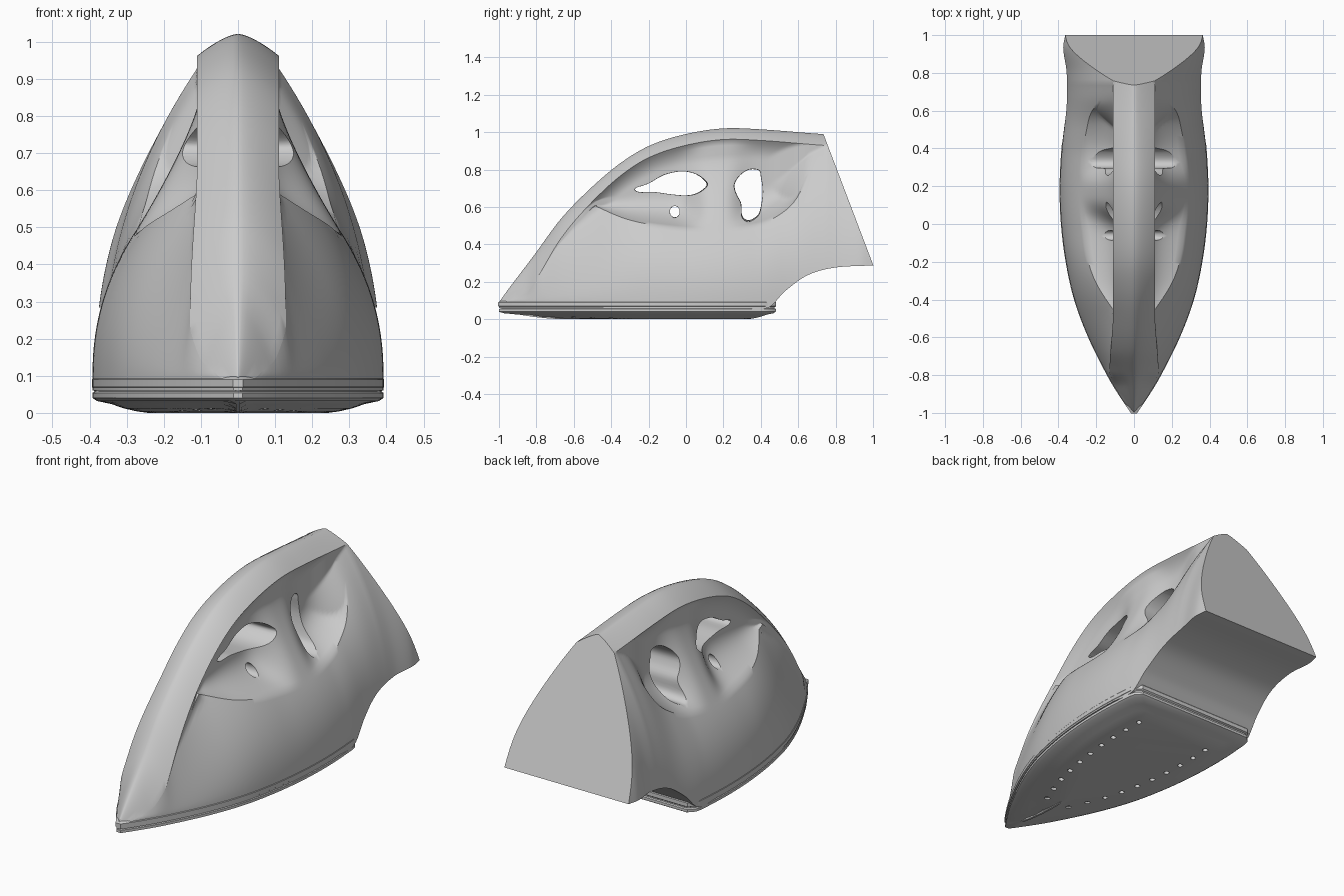
import bpy, bmesh, math
from mathutils import Vector

if "Cube" in bpy.data.objects:
    bpy.data.objects.remove(bpy.data.objects["Cube"])

def interp(pts, x):
    # smooth (Catmull-Rom style) lookup through a few profile points
    if x <= pts[0][0]: return pts[0][1]
    if x >= pts[-1][0]: return pts[-1][1]
    n = len(pts)
    def slope(i):
        a, b = pts[max(i-1, 0)], pts[min(i+1, n-1)]
        return (b[1]-a[1])/(b[0]-a[0])
    for i in range(n-1):
        (x0, y0), (x1, y1) = pts[i], pts[i+1]
        if x <= x1:
            d = x1-x0; t = (x-x0)/d
            return ((2*t**3-3*t*t+1)*y0 + (t**3-2*t*t+t)*d*slope(i)
                    + (3*t*t-2*t**3)*y1 + (t**3-t*t)*d*slope(i+1))

def clamp(v): return max(0.0, min(1.0, v))
def smooth(v):
    v = clamp(v)
    return v*v*(3-2*v)

# side and plan profiles
TOP = [(-1, .09), (-.95, .16), (-.81, .345), (-.67, .535), (-.51, .70), (-.35, .835), (-.19, .93),
       (0, .99), (.2, 1.02), (.4, 1.015), (.73, .99), (1.05, .975)]
WID = [(-1, .012), (-.9, .08), (-.8, .14), (-.6, .24), (-.4, .315), (-.2, .36), (0, .385),
       (.2, .392), (.4, .382), (.6, .362), (.8, .365), (.93, .385), (1, .375)]
BOT = [(-1, .06), (.3, .06), (.44, .062), (.53, .15), (.65, .235), (.79, .275), (.98, .287), (1.05, .29)]
RIM = [(-.54, .63), (-.3, .53), (0, .482), (.2, .478), (.4, .51), (.53, .58), (.6, .66), (.65, .78)]
CROWN = [(-1, .12), (-.83, .15), (-.67, .105), (-.5, .08), (-.2, .062), (1, .06)]
TUCK = [(-.8, 1), (-.5, 1.15), (-.3, 1.25), (0, 1.45), (.35, 1.45), (.5, 1.3), (.65, 1.08), (.75, 1)]

def new_object(name, bm):
    bmesh.ops.recalc_face_normals(bm, faces=bm.faces)
    me = bpy.data.meshes.new(name)
    bm.to_mesh(me); bm.free()
    ob = bpy.data.objects.new(name, me)
    bpy.context.collection.objects.link(ob)
    return ob

def loft(bm, rings):
    vs = [[bm.verts.new(p) for p in r] for r in rings]
    n = len(vs[0])
    for a, b in zip(vs, vs[1:]):
        for i in range(n):
            j = (i+1) % n
            bm.faces.new((a[i], a[j], b[j], b[i]))
    bm.faces.new(vs[0]); bm.faces.new(vs[-1][::-1])

def cut(ob, cutter):
    cutter.hide_render = True
    m = ob.modifiers.new("cut", 'BOOLEAN')
    m.operation = 'DIFFERENCE'; m.solver = 'EXACT'; m.object = cutter
    bpy.context.view_layer.objects.active = ob
    bpy.ops.object.modifier_apply(modifier=m.name)
    bpy.data.objects.remove(cutter)

def finish(ob, deg):
    bpy.ops.object.select_all(action='DESELECT')
    ob.select_set(True)
    bpy.context.view_layer.objects.active = ob
    bpy.ops.object.shade_smooth_by_angle(angle=math.radians(deg))

# body cross-section at one station, with scooped hand pockets
def section(y, n1=22, n2=30, nc=8):
    zt, w0, zb = interp(TOP, y), interp(WID, y), interp(BOT, y)
    zb = min(zb, zt-.02)
    d = min(interp(CROWN, y), .65*(zt-zb))
    zh = zt-d
    h = min(.11+.02*smooth((-.45-y)/.35), w0*.9)
    p = 1.2+1.0*smooth((y+.8)/.7)
    k = interp(TUCK, y)
    rim = min(interp(RIM, y), zb+.94*(zh-zb))
    zs = [zb+(rim-zb)*i/n1 for i in range(n1)]+[rim+(zh-rim)*i/n2 for i in range(n2+1)]
    half = [(0, zb)]
    def hull(z):
        t = clamp(k*(z-.1)/max(zh-.1, .01))
        return h+(w0-h)*(1-t**p)
    wr = hull(rim)
    for z in zs:
        w = hull(z)
        s = z-rim
        if s > 0 and -.55 < y < .65:
            base = .07
            q = (1-clamp(s/(.5*(zh-rim))))**2
            q = max(q, clamp((z-(zh-.1))/.1)**2)
            q = max(q, 1-smooth((y+.55)/.18), 1-smooth((.65-y)/.22))
            w = min(w, base+(w-base)*q)
            # broad saddle rising to the post between the openings
            g = math.exp(-(abs(y-.17)/.15)**3)
            u = clamp(s/(.8*(zh-rim)))
            post = .1+(wr-.1)*(1-u)**1.3
            w += g*max(0, post-w)
        half.append((w, z))
    e = 1.5-.25*smooth((y-.2)/.5)
    for i in range(1, nc):
        a = 1-i/nc
        half.append((h*a, zh+d*(1-a**e)))
    full = half+[(0, zt)]+[(-x, z) for x, z in half[:0:-1]]
    return [(x, y, z) for x, z in full]

bm = bmesh.new()
N = 130
loft(bm, [section(-1+2.03*i/N) for i in range(N+1)])
# slanted heel face
r = bmesh.ops.bisect_plane(bm, geom=bm.verts[:]+bm.edges[:]+bm.faces[:], plane_co=(0, .735, .99),
                           plane_no=Vector((0, .69, .262)).normalized(), clear_outer=True)
edges = [e for e in r['geom_cut'] if isinstance(e, bmesh.types.BMEdge)]
bmesh.ops.holes_fill(bm, edges=edges, sides=0)
body = new_object("iron_body", bm)

# through openings under the handle, flared slightly outward
front_gap = [(-.27, .70), (-.2, .725), (-.12, .77), (-.03, .79), (.04, .78), (.09, .75), (.11, .715),
             (.06, .675), (0, .662), (-.08, .668), (-.17, .68), (-.25, .68)]
rear_gap = [(.26, .72), (.29, .77), (.34, .80), (.39, .795), (.40, .76), (.41, .68), (.395, .58),
            (.37, .545), (.33, .53), (.30, .555), (.295, .62), (.27, .67)]
small_gap = [(-.06+.026*math.cos(a*math.pi/6), .575+.03*math.sin(a*math.pi/6)) for a in range(12)]

def round_loop(pts, sub=4):
    n, out = len(pts), []
    for i in range(n):
        a, b, c, e = [Vector(pts[(i+k) % n]) for k in (-1, 0, 1, 2)]
        for s in range(sub):
            t = s/sub
            out.append(.5*(2*b+(c-a)*t+(2*a-5*b+4*c-e)*t*t+(3*b-a-3*c+e)*t**3))
    return out

for pts in (front_gap, rear_gap, small_gap):
    loop = round_loop(pts)
    c = sum(loop, Vector((0, 0)))/len(loop)
    bm = bmesh.new()
    rings = []
    for x in (-.4, -.2, -.1, 0, .1, .2, .4):
        k = 1+1.2*x*x
        rings.append([(x, c.x+(q.x-c.x)*k, c.y+(q.y-c.y)*k) for q in loop])
    loft(bm, rings)
    cut(body, new_object("gap_cutter", bm))
finish(body, 38)

# soleplate: stacked outlines with a slight crown underneath
def outline(inset, z, n=48):
    y0, y1 = -1+inset*2.2, .48-inset
    side = []
    for i in range(n+1):
        y = y0+(y1-y0)*(i/n)
        u = -1+1.48*(i/n)
        w = max(interp(WID, u)-inset, .006)
        corner = clamp((y-(y1-.05))/.05)
        side.append((w-.03*corner**2, y, z))
    return side+[(-x, y, z) for x, y, z in reversed(side)]

bm = bmesh.new()
loft(bm, [outline(i, z) for i, z in ((.03, .1), (.004, .098), (-.002, .09), (-.002, .07), (.006, .064),
                                     (.006, .058), (0, .054), (0, .04), (.012, .032), (.05, .024),
                                     (.085, .012), (.12, .004), (.15, 0))])
sole = new_object("soleplate", bm)

# steam vents along the sole edge
bm = bmesh.new()
for i in range(10):
    y = -.6+i*.1
    x = interp(WID, y)-.17
    for sx in (-1, 1):
        res = bmesh.ops.create_cone(bm, cap_ends=True, segments=12, radius1=.014, radius2=.014, depth=.04)
        bmesh.ops.translate(bm, verts=res['verts'], vec=(sx*max(x, .03), y, 0))
cut(sole, new_object("vent_cutter", bm))
finish(sole, 35)
